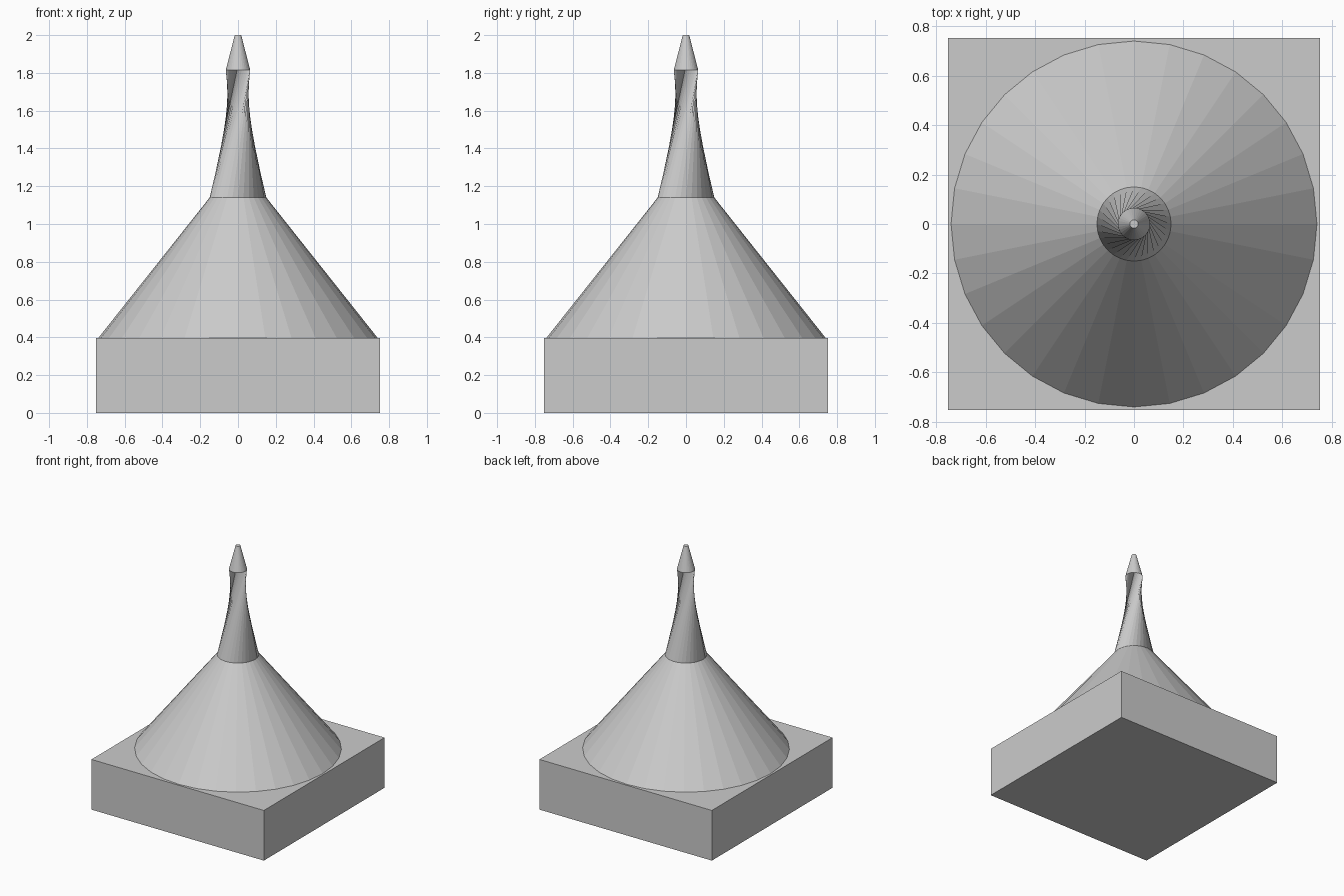
import bpy, bmesh, math

cube = bpy.data.objects.get("Cube")
if cube:
    bpy.data.objects.remove(cube, do_unlink=True)

SIDES = 32
grey = bpy.data.materials.new("light grey")
grey.use_nodes = True
colour = (0.6, 0.6, 0.6, 1)
grey.diffuse_color = colour
grey.node_tree.nodes["Principled BSDF"].inputs["Base Color"].default_value = colour


def add_object(name, bm):
    mesh = bpy.data.meshes.new(name)
    bm.to_mesh(mesh)
    bm.free()
    mesh.materials.append(grey)
    obj = bpy.data.objects.new(name, mesh)
    bpy.context.collection.objects.link(obj)
    return obj


def ring(bm, radius, z, turn=0.0):
    angles = [math.tau * i / SIDES + turn for i in range(SIDES)]
    return [bm.verts.new((radius * math.cos(a), radius * math.sin(a), z)) for a in angles]


def frustum(name, r_low, z_low, r_high, z_high, twist=0.0, top=False):
    """Flat-shaded tapered section whose upper ring may be twisted."""
    bm = bmesh.new()
    low = ring(bm, r_low, z_low)
    high = ring(bm, r_high, z_high, math.radians(twist))
    for i in range(SIDES):
        j = (i + 1) % SIDES
        bm.faces.new((low[i], low[j], high[j], high[i]))
    if top:
        bm.faces.new(high)
    return add_object(name, bm)


# Square plinth
HALF, PLINTH_TOP = 0.753, 0.396
bm = bmesh.new()
bmesh.ops.create_cube(bm, size=1)
for v in bm.verts:
    v.co = (v.co.x * 2 * HALF, v.co.y * 2 * HALF, (v.co.z + 0.5) * PLINTH_TOP)
add_object("plinth", bm)

# Wide cone, twisted neck and pointed tip
frustum("cone_roof", 0.74, PLINTH_TOP, 0.15, 1.14)
frustum("twisted_neck", 0.15, 1.14, 0.065, 1.814, twist=108)
frustum("spire_tip", 0.065, 1.814, 0.017, 2.0, top=True)
